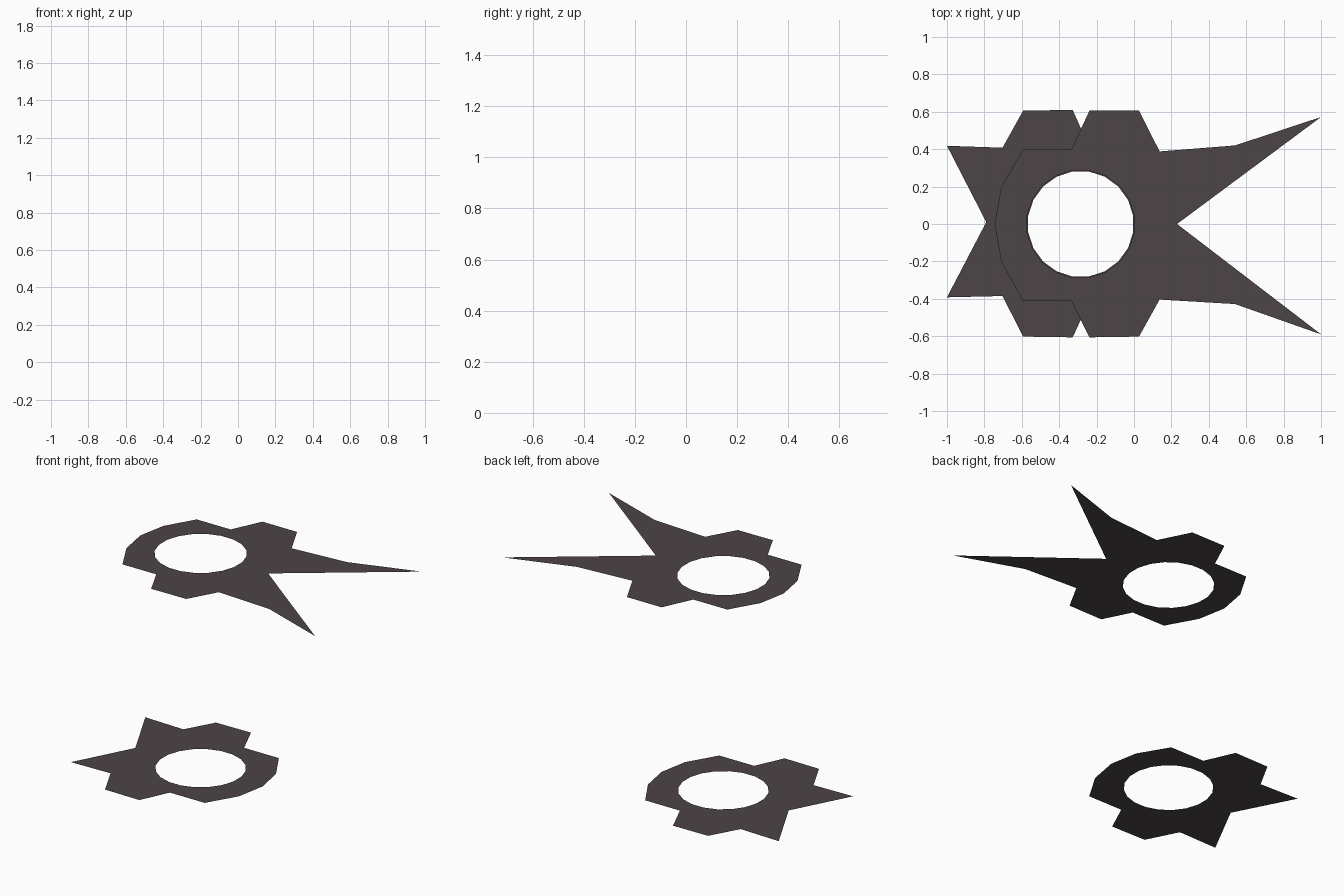
import bpy, bmesh, math

if "Cube" in bpy.data.objects:
    bpy.data.objects.remove(bpy.data.objects["Cube"])

mat = bpy.data.materials.new("dark warm grey")
mat.diffuse_color = (0.075, 0.058, 0.064, 1)
mat.use_nodes = True
mat.node_tree.nodes["Principled BSDF"].inputs["Base Color"].default_value = mat.diffuse_color


def plate(name, outline, hole_radius, z):
    """Flat single-sided sheet with a 20-sided round hole."""
    cx, n = -0.285, 20
    hole = [(cx + hole_radius * math.cos(math.tau * (i + 0.5) / n),
             hole_radius * math.sin(math.tau * (i + 0.5) / n)) for i in range(n)]
    bm = bmesh.new()
    for loop in (outline, hole):
        vs = [bm.verts.new((x, y, z)) for x, y in loop]
        for i, v in enumerate(vs):
            bm.edges.new((v, vs[i - 1]))
    bmesh.ops.triangle_fill(bm, edges=bm.edges[:], use_beauty=True, normal=(0, 0, 1))
    for f in bm.faces:
        f.normal_update()
        if f.normal.z < 0:
            f.normal_flip()
    me = bpy.data.meshes.new(name)
    bm.to_mesh(me)
    bm.free()
    me.materials.append(mat)
    ob = bpy.data.objects.new(name, me)
    bpy.context.collection.objects.link(ob)
    return ob


# Upper plate: rounded left end, side tabs, two long spikes to the right
plate("upper_plate", [
    (0.23, 0), (1.0, 0.572), (0.54, 0.42), (0.137, 0.388), (0.027, 0.606),
    (-0.238, 0.606), (-0.335, 0.398), (-0.593, 0.398), (-0.709, 0.2), (-0.746, 0),
    (-0.709, -0.203), (-0.593, -0.412), (-0.335, -0.412), (-0.238, -0.606),
    (0.027, -0.602), (0.137, -0.404), (0.54, -0.428), (1.0, -0.59)], 0.29, 1.48)

# Lower plate: rounded right end, side tabs, two short spikes to the left
plate("lower_plate", [
    (-0.79, 0.01), (-1.0, 0.418), (-0.703, 0.408), (-0.593, 0.606), (-0.328, 0.61),
    (-0.235, 0.402), (0.03, 0.402), (0.15, 0.2), (0.187, 0), (0.15, -0.203),
    (0.03, -0.406), (-0.235, -0.406), (-0.328, -0.606), (-0.593, -0.602),
    (-0.703, -0.385), (-1.0, -0.392)], 0.284, 0.0)
